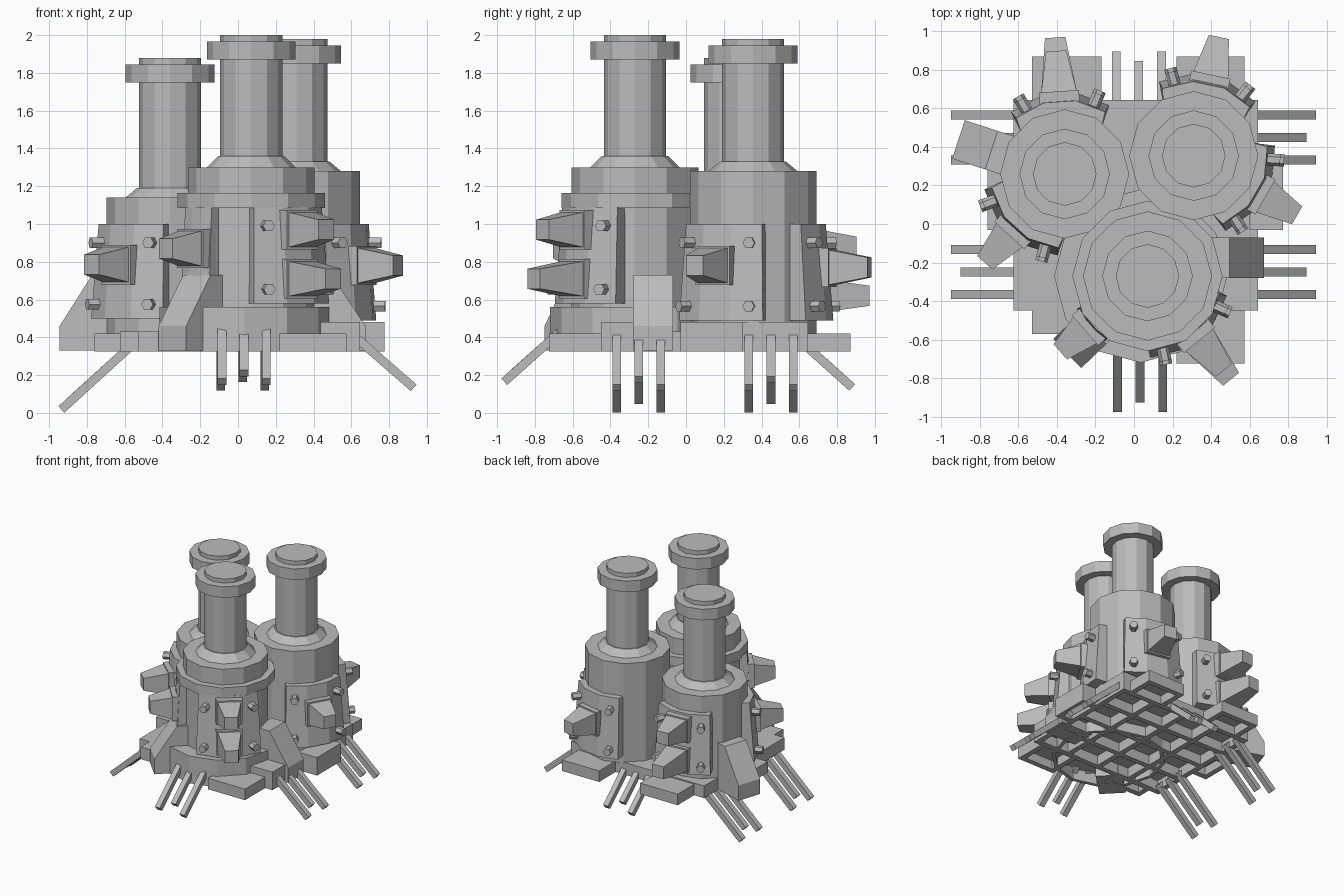
import bpy, bmesh, math
from mathutils import Matrix, Vector

if "Cube" in bpy.data.objects:
    bpy.data.objects.remove(bpy.data.objects["Cube"])

grey = bpy.data.materials.new("plain_grey")
grey.diffuse_color = (0.5, 0.5, 0.5, 1)
grey.use_nodes = True
grey.node_tree.nodes["Principled BSDF"].inputs["Base Color"].default_value = grey.diffuse_color


def add(name, bm, matrix=Matrix()):
    bmesh.ops.recalc_face_normals(bm, faces=bm.faces)
    me = bpy.data.meshes.new(name)
    bm.to_mesh(me)
    bm.free()
    me.transform(matrix)
    me.materials.append(grey)
    ob = bpy.data.objects.new(name, me)
    bpy.context.collection.objects.link(ob)
    return ob


def loft(name, rings, matrix=Matrix()):
    """Skin a stack of equal-length point loops and cap both ends."""
    bm = bmesh.new()
    vs = [[bm.verts.new(p) for p in r] for r in rings]
    n = len(vs[0])
    for a, b in zip(vs, vs[1:]):
        for i in range(n):
            j = (i + 1) % n
            bm.faces.new((a[i], a[j], b[j], b[i]))
    bm.faces.new(vs[0][::-1])
    bm.faces.new(vs[-1])
    return add(name, bm, matrix)


def lathe(name, profile, matrix, sides=12):
    step = 2 * math.pi / sides
    loft(name, [[(r * math.cos(i * step), r * math.sin(i * step), z) for i in range(sides)]
                for r, z in profile], matrix)


def box(name, x0, x1, y0, y1, z0, z1):
    loft(name, [[(x0, y0, z), (x1, y0, z), (x1, y1, z), (x0, y1, z)] for z in (z0, z1)])


def outward(cx, cy, deg):
    """Local +x points away from a tower axis."""
    return Matrix.Translation((cx, cy, 0)) @ Matrix.Rotation(math.radians(deg), 4, 'Z')


def armour(name, m, z0, z1, half=37, r0=0.425, r1=0.385):
    rings = []
    for z, r in ((z0, r0), (z1, r1)):
        angs = [math.radians(half * k) for k in (-1, -0.34, 0.34, 1)]
        rings.append([(r * math.cos(a), r * math.sin(a), z) for a in angs] +
                     [(0.31 * math.cos(a * 1.15), 0.31 * math.sin(a * 1.15), z) for a in angs[::-1]])
    loft(name, rings, m)


def spike(name, m, z, tip):
    """Square mount with a tapering block."""
    sq = ((-1, -1), (1, -1), (1, 1), (-1, 1))
    loft(name, [[(x, a * h, z + b * h) for a, b in sq]
                for x, h in ((0.33, 0.104), (0.43, 0.104), (0.43, 0.092), (tip, 0.053))], m)


def bolts(name, m, zs):
    for z, tip in zs:
        for a in (-27, 27):
            mm = m @ Matrix.Rotation(math.radians(a), 4, 'Z')
            loft(name, [[(x, 0.032 * math.cos(k * math.pi / 3), z + 0.032 * math.sin(k * math.pi / 3))
                         for k in range(6)] for x in (0.34, tip)], mm)


def buttress(name, m, shift=0):
    prof = ((0.3, 0.33), (0.58 + shift, 0.33), (0.58 + shift, 0.46), (0.40 + shift, 0.73), (0.3, 0.73))
    loft(name, [[(x, y, z) for x, z in prof] for y in (-0.105, 0.105)], m)


# Towers: body, shoulder cone, chimney and rim
towers = {"front": (0.07, -0.27, 1.30, 1.36, 2.0),
          "left": (-0.36, 0.26, 1.14, 1.19, 1.88),
          "right": (0.31, 0.355, 1.28, 1.33, 1.98)}
for key, (cx, cy, zb, zc, zt) in towers.items():
    m = outward(cx, cy, 0)
    lathe(key + "_tower_body", [(0.335, 0.42), (0.335, zb)], m)
    lathe(key + "_tower_shoulder", [(0.235, zb - 0.02), (0.235, zb), (0.175, zc)], m)
    lathe(key + "_chimney", [(0.165, zb), (0.165, zt)], m)
    lathe(key + "_chimney_rim", [(0.235, zt - 0.13), (0.235, zt - 0.035)], m)

# Front tower collar and hollow foot
lathe("front_tower_collar", [(0.39, 1.085), (0.39, 1.165)], outward(0.07, -0.27, 0))
lathe("front_tower_foot", [(0.42, 0.42), (0.42, 0.325), (0.45, 0.325), (0.45, 0.56)],
      outward(0.035, -0.27, 0))

# Curved armour plates with bolts and spikes: tower, direction, z range, spikes (height, reach)
plates = [("front", -51, 0.58, 1.09, ((0.97, 0.63), (0.71, 0.69))),
          ("left", 94, 0.50, 1.0, ((0.88, 0.64), (0.62, 0.71))),
          ("left", -132, 0.50, 1.0, ((0.785, 0.62),)),
          ("right", 78, 0.49, 1.0, ((0.77, 0.63),)),
          ("right", -30, 0.49, 1.0, ((0.78, 0.62),))]
for key, deg, z0, z1, spikes in plates:
    m = outward(*towers[key][:2], deg)
    armour(key + "_armour_plate", m, z0, z1)
    bolts(key + "_plate_bolt", m, ((z1 - 0.1, 0.45), (z0 + 0.075, 0.47)))
    for z, tip in spikes:
        spike(key + "_spike", m, z, tip)

# Small spike mount on the front tower
m = outward(0.07, -0.27, -139)
armour("front_small_plate", m, 0.72, 1.09, 16, 0.405, 0.385)
spike("front_side_spike", m, 0.87, 0.60)

# Sloping buttresses
buttress("front_buttress", outward(0.07, -0.27, -136))
buttress("left_buttress", outward(-0.36, 0.26, 162))
buttress("right_buttress", outward(0.07, -0.175, 0), 0.025)


def tray(name, x0, x1, y0, y1, z1, nx=1, ny=1, z0=0.325, t=0.045):
    """Deck with open cells below, divided by beams."""
    zd = z1 - 0.02
    box(name + "_deck", x0, x1, y0, y1, zd, z1)
    for i in range(nx + 1):
        x = x0 + (x1 - x0 - t) * i / nx
        box(name + "_beam", x, x + t, y0, y1, z0, zd)
    for i in range(ny + 1):
        y = y0 + (y1 - y0 - t) * i / ny
        box(name + "_beam", x0, x1, y, y + t, z0, zd)


# Base platform, raised corners and the outer steps
tray("platform", -0.625, 0.645, -0.45, 0.645, 0.43, 4, 4)
box("front_raised_corner", 0.30, 0.645, -0.45, -0.10, 0.42, 0.48)
box("back_raised_corner", 0.30, 0.645, 0.19, 0.645, 0.42, 0.48)
tray("back_left_step", -0.53, -0.17, 0.60, 0.87, 0.42)
tray("back_right_step", 0.22, 0.575, 0.60, 0.87, 0.42)
tray("front_left_step", -0.53, -0.17, -0.57, -0.40, 0.43)
tray("front_right_step", 0.22, 0.575, -0.725, -0.40, 0.42)
tray("left_step", -0.76, -0.58, -0.03, 0.29, 0.42)
tray("right_step", 0.60, 0.775, -0.03, 0.30, 0.48)


def prong(name, a, b, w=0.023):
    """Square bar from a to b."""
    a, b = Vector(a), Vector(b)
    d = (b - a).normalized()
    s = d.cross(Vector((0, 0, 1))).normalized() * w
    u = s.cross(d).normalized() * w
    loft(name, [[p + s + u, p - s + u, p - s - u, p + s - u] for p in (a, b)])


# Leg prongs in threes; the middle one is shorter
for k, short in ((-1, 0), (0, 0.05), (1, 0)):
    o = 0.117 * k
    for cy in (-0.25, 0.45):
        prong("left_prong", (-0.56, cy + o, 0.36), (-0.935 + short, cy + o, 0.018 + 0.93 * short))
        prong("right_prong", (0.60, cy + o, 0.42), (0.93 - short, cy + o, 0.133 + 0.87 * short))
    prong("front_prong", (0.032 + o, -0.66, 0.435), (0.032 + o, -0.962 + short, 0.165 + 0.92 * short))
    prong("back_prong", (0.025 + o, 0.60, 0.385), (0.025 + o, 0.88 - short, 0.135 + 0.9 * short))
